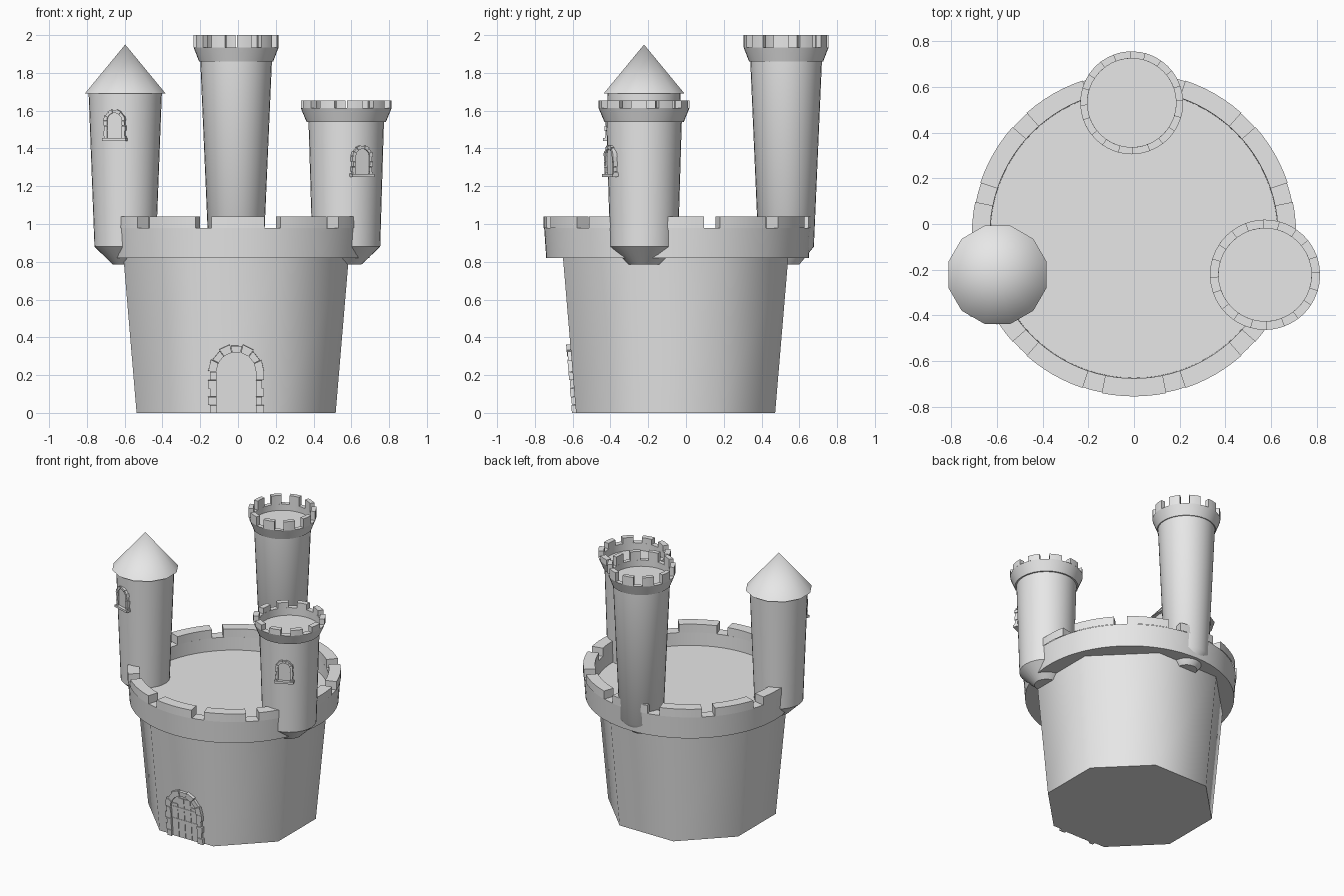
import bpy, bmesh
from math import cos, sin, pi, radians, atan2
from mathutils import Vector, Matrix

if "Cube" in bpy.data.objects:
    bpy.data.objects.remove(bpy.data.objects["Cube"])

stone = bpy.data.materials.new("grey stone")
stone.use_nodes = True
stone.diffuse_color = (0.8, 0.8, 0.8, 1)
stone.node_tree.nodes["Principled BSDF"].inputs["Base Color"].default_value = (0.8, 0.8, 0.8, 1)


def finish(bm, name, matrix, angle=40):
    """Turn a bmesh into a shaded object."""
    bmesh.ops.recalc_face_normals(bm, faces=bm.faces)
    mesh = bpy.data.meshes.new(name)
    bm.to_mesh(mesh)
    bm.free()
    mesh.materials.append(stone)
    ob = bpy.data.objects.new(name, mesh)
    ob.matrix_world = matrix
    bpy.context.collection.objects.link(ob)
    bpy.ops.object.select_all(action="DESELECT")
    ob.select_set(True)
    bpy.context.view_layer.objects.active = ob
    bpy.ops.object.shade_smooth_by_angle(angle=radians(angle))
    return ob


def lathe(bm, profile, sides, turn=0.0):
    """Closed solid of revolution; each profile end gets a flat cap."""
    rings = []
    for r, z in profile:
        if r == 0:
            rings.append([bm.verts.new((0, 0, z))] * sides)
        else:
            angles = [turn + 2 * pi * i / sides for i in range(sides)]
            rings.append([bm.verts.new((r * cos(a), r * sin(a), z)) for a in angles])
    for low, high in zip(rings, rings[1:]):
        for i in range(sides):
            j = (i + 1) % sides
            corners = dict.fromkeys((low[i], low[j], high[j], high[i]))
            bm.faces.new(list(corners))
    for (r, z), ring in ((profile[0], rings[0]), (profile[-1], rings[-1])):
        if r > 0:
            bm.faces.new(ring)


def merlons(bm, r_in, r_out, z0, z1, count, phase, gap, steps):
    """Curved blocks standing on a parapet; gaps are centred on phase."""
    pitch = 360 / count
    for k in range(count):
        start = phase + k * pitch + gap / 2
        rows = []
        for s in range(steps + 1):
            a = radians(start + (pitch - gap) * s / steps)
            rows.append([bm.verts.new((r * cos(a), r * sin(a), z))
                         for r, z in ((r_out, z0), (r_out, z1), (r_in, z1), (r_in, z0))])
        for p, q in zip(rows, rows[1:]):
            for e in range(3):
                bm.faces.new((p[e], p[e + 1], q[e + 1], q[e]))
        bm.faces.new(rows[0])
        bm.faces.new(rows[-1])


def prism(bm, outline, w0, w1):
    """Extrude a (u, v) outline from depth w0 to w1."""
    back = [bm.verts.new((u, v, w0)) for u, v in outline]
    front = [bm.verts.new((u, v, w1)) for u, v in outline]
    bm.faces.new(back)
    bm.faces.new(front)
    for i in range(len(outline)):
        j = (i + 1) % len(outline)
        bm.faces.new((back[i], back[j], front[j], front[i]))


def box(bm, u0, u1, v0, v1, w0, w1):
    prism(bm, [(u0, v0), (u1, v0), (u1, v1), (u0, v1)], w0, w1)


def wall_frame(center, azimuth, radius, z, tilt):
    """Local axes on a wall: u sideways, v up the wall, w outward."""
    a = radians(azimuth)
    out, up = Vector((cos(a), sin(a), 0)), Vector((0, 0, 1))
    u = up.cross(out)
    v = up * cos(tilt) + out * sin(tilt)
    w = u.cross(v)
    m = Matrix((u, v, w)).transposed().to_4x4()
    m.translation = Vector((*center, z)) + out * radius
    return m


def arch(name, matrix, half, thick, spring, courses, depth, panel):
    """Arched opening: flat panel with irregular stones around it."""
    bm = bmesh.new()
    curve = [(half * cos(pi * i / 12), spring + half * sin(pi * i / 12)) for i in range(13)]
    prism(bm, [(half, 0)] + curve + [(-half, 0)], -0.02, panel)
    step = spring / courses
    for side in (-1, 1):
        for c in range(courses):
            outer = half + thick * (1.0 if (c + (side > 0)) % 2 else 0.75)
            u0, u1 = sorted((side * half * 0.97, side * outer))
            box(bm, u0, u1, c * step, (c + 0.96) * step, -0.03, depth * (1 - 0.15 * (c % 2)))
    wedges = 7
    for k in range(wedges):
        a0, a1 = pi * k / wedges, pi * (k + 0.95) / wedges
        outer = half + thick * (0.8 if k % 2 else 1.0)
        pts = [(r * cos(a), spring + r * sin(a))
               for r, a in ((half * 0.97, a0), (outer, a0), (outer, a1), (half * 0.97, a1))]
        prism(bm, pts, -0.03, depth * (1 - 0.15 * (k % 2)))
    return finish(bm, name, matrix, 20)


# Tapered eight-sided keep
bm = bmesh.new()
flat = cos(pi / 8)
lathe(bm, [(0.527 / flat, 0), (0.597 / flat, 0.83)], 8, pi / 8)
finish(bm, "keep_body", Matrix.Translation((-0.01, -0.055, 0)), 50)

# Round battlement on top of the keep
bm = bmesh.new()
lathe(bm, [(0, 0.82), (0.695, 0.82), (0.706, 0.98), (0.63, 0.98), (0.628, 0.885), (0, 0.885)], 72)
merlons(bm, 0.63, 0.709, 0.98, 1.04, 12, 15, 7, 6)
finish(bm, "keep_battlement", Matrix.Translation((0, -0.045, 0)))

# Towers: shaft with a tapered foot
left_pos, back_pos, right_pos = (0.573, -0.222), (-0.01, 0.53), (-0.597, -0.222)


def shaft(name, pos, r_foot, r_low, r_high, z_high):
    bm = bmesh.new()
    lathe(bm, [(r_foot, 0.785), (r_low, 0.88), (r_high, z_high)], 32)
    finish(bm, name, Matrix.Translation((*pos, 0)))


def crown(name, pos, r_low, r_top, r_in, z_low, z_gap, z_top, z_floor, phase):
    bm = bmesh.new()
    lathe(bm, [(0, z_low), (r_low, z_low), (r_top, z_gap), (r_in, z_gap),
               (r_in, z_floor), (0, z_floor)], 40)
    merlons(bm, r_in, r_top, z_gap, z_top, 10, phase, 16, 3)
    finish(bm, name, Matrix.Translation((*pos, 0)))


shaft("back_tower", back_pos, 0.07, 0.147, 0.19, 1.87)
crown("back_tower_crown", back_pos, 0.196, 0.225, 0.194, 1.86, 1.935, 2.0, 1.89, -97)

shaft("left_tower", left_pos, 0.08, 0.18, 0.2, 1.55)
crown("left_tower_crown", left_pos, 0.21, 0.241, 0.203, 1.54, 1.615, 1.655, 1.56, -97)

shaft("right_tower", right_pos, 0.065, 0.163, 0.194, 1.695)

# Cone roof
bm = bmesh.new()
lathe(bm, [(0.222, 1.69), (0, 1.95)], 12, pi / 12)
finish(bm, "right_tower_roof", Matrix.Translation((*right_pos, 0)))

# Tower windows with sills
for name, pos, azimuth, radius, z in (("left_window", left_pos, -65, 0.191, 1.25),
                                      ("right_window", right_pos, -107, 0.184, 1.44)):
    place = wall_frame(pos, azimuth, radius, z, 0.035)
    arch(name, place, 0.042, 0.018, 0.108, 4, 0.014, 0.003)
    bm = bmesh.new()
    box(bm, -0.064, 0.064, 0, 0.016, -0.03, 0.024)
    finish(bm, name + "_sill", place, 20)

# Front door with planks and straps
tilt = atan2(0.07, 0.83)
place = wall_frame((-0.01, -0.055), -90, 0.527, 0, tilt)
arch("door_frame", place, 0.108, 0.04, 0.22, 5, 0.022, 0.003)
bm = bmesh.new()
for k in range(4):
    u = -0.105 + k * 0.0525
    top = 0.3 if k in (1, 2) else 0.25
    box(bm, u + 0.002, u + 0.0505, 0, top, 0, 0.007)
for v in (0.12, 0.21):
    box(bm, -0.1, 0.1, v, v + 0.018, 0, 0.0095)
finish(bm, "door_planks", place, 20)
